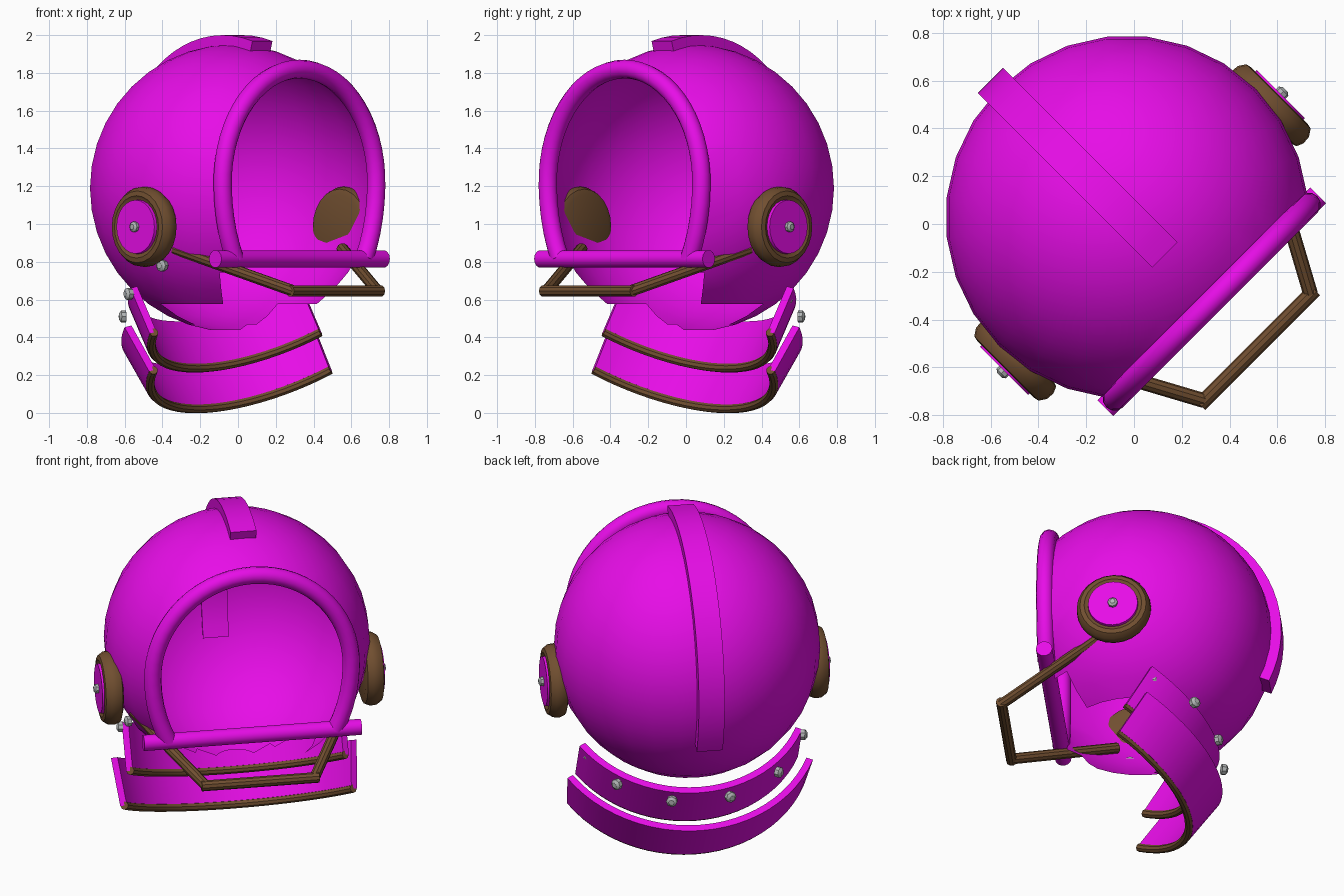
import bpy, bmesh
from math import sin, cos, pi, radians, asin, sqrt
from mathutils import Vector, Matrix

cube = bpy.data.objects.get("Cube")
if cube:
    bpy.data.objects.remove(cube)

TURN = Matrix.Rotation(radians(45), 4, 'Z')   # the helmet looks diagonally
parts = []


def material(name, rgb, rough=0.6):
    m = bpy.data.materials.new(name)
    m.use_nodes = True
    m.diffuse_color = (*rgb, 1)
    node = m.node_tree.nodes["Principled BSDF"]
    node.inputs["Base Color"].default_value = (*rgb, 1)
    node.inputs["Roughness"].default_value = rough
    return m


SHELL = material("magenta shell", (0.80, 0.004, 0.80))
BROWN = material("brown leather", (0.165, 0.078, 0.03))
STEEL = material("grey steel", (0.45, 0.47, 0.47))


def finish(bm, name, mat):
    mesh = bpy.data.meshes.new(name)
    bm.to_mesh(mesh)
    bm.free()
    mesh.materials.append(mat)
    ob = bpy.data.objects.new(name, mesh)
    bpy.context.collection.objects.link(ob)
    ob.matrix_world = TURN
    parts.append(ob)
    return ob


def loft(rings, name, mat):
    """Skin a list of closed rings and cap both ends."""
    bm = bmesh.new()
    vr = [[bm.verts.new(p) for p in ring] for ring in rings]
    n = len(vr[0])
    for a, b in zip(vr, vr[1:]):
        for i in range(n):
            j = (i + 1) % n
            bm.faces.new((a[i], a[j], b[j], b[i]))
    bm.faces.new(vr[0])
    bm.faces.new(vr[-1])
    bmesh.ops.recalc_face_normals(bm, faces=bm.faces)
    return finish(bm, name, mat)


def tube(path, normal, r, name, mat, sides=10):
    """Round tube along a path lying in the plane with this normal."""
    path, n, rings = [Vector(p) for p in path], Vector(normal).normalized(), []
    for i, p in enumerate(path):
        t = (path[min(i + 1, len(path) - 1)] - path[max(i - 1, 0)]).normalized()
        s = t.cross(n).normalized()
        m = s.cross(t)
        rings.append([p + r * (cos(a) * s + sin(a) * m)
                      for a in (2 * pi * k / sides for k in range(sides))])
    return loft(rings, name, mat)


def lathe(profile, origin, axis, name, mat, sides=24):
    """Turn (radius, distance) pairs around an axis."""
    o, q = Vector(origin), Vector(axis).to_track_quat('Z', 'Y')
    rings = [[o + q @ Vector((r * cos(a), r * sin(a), d))
              for a in (2 * pi * k / sides for k in range(sides))]
             for r, d in profile]
    return loft(rings, name, mat)


# Globe shell with face opening and ragged neck opening
C, R = Vector((0, 0.04, 1.19)), 0.76
bm = bmesh.new()
bmesh.ops.create_uvsphere(bm, u_segments=28, v_segments=20, radius=R,
                          matrix=Matrix.Translation(C))
bmesh.ops.bisect_plane(bm, geom=bm.verts[:] + bm.edges[:] + bm.faces[:],
                       plane_co=(0, -0.42, 0), plane_no=(0, -1, 0),
                       clear_outer=True)


def in_neck(p):
    chin = p.z < 0.82 and p.y < -0.42 + (0.82 - p.z) * 0.75
    throat = p.z < 0.60 and p.y < 0.12 and abs(p.x) < 0.45
    return chin or throat


doomed = [f for f in bm.faces if in_neck(f.calc_center_median())]
bmesh.ops.delete(bm, geom=doomed, context='FACES')
finish(bm, "helmet_shell", SHELL)

# Face rim: rounded arch, longer below its widest point
RIM_Y, RIM_Z, BAR_Z = -0.46, 1.22, 0.815
arch, steps = [], 40
low = asin((BAR_Z - RIM_Z) / 0.75)
for i in range(steps + 1):
    a = low + (pi - 2 * low) * i / steps
    arch.append((0.575 * cos(a), RIM_Y,
                 RIM_Z + sin(a) * (0.6 if sin(a) > 0 else 0.75)))
tube(arch, (0, 1, 0), 0.05, "face_rim", SHELL, 12)
tube([(-0.63, RIM_Y, BAR_Z), (0.63, RIM_Y, BAR_Z)], (0, 0, 1), 0.047,
     "chin_bar", SHELL, 14)

# Crest strip over the crown and down the back
rings = []
for i in range(25):
    a = radians(-16 + 130 * i / 24)
    d = Vector((0, sin(a), cos(a)))
    rings.append([C + d * r + Vector((x, 0, 0))
                  for r, x in ((0.74, -0.075), (0.81, -0.075),
                               (0.81, 0.075), (0.74, 0.075))])
loft(rings, "crest_strip", SHELL)

# Ear pads
for side, label in ((1, "left"), (-1, "right")):
    o, ax = (0, -0.05, 0.985), (side, 0, 0)
    lathe([(0.17, 0.70), (0.20, 0.71), (0.213, 0.74), (0.21, 0.775),
           (0.19, 0.805), (0.165, 0.81), (0.15, 0.80)], o, ax,
          label + "_ear_pad", BROWN)
    lathe([(0.145, 0.79), (0.142, 0.818)], o, ax, label + "_ear_disc", SHELL)
    lathe([(0.028, 0.81), (0.028, 0.835), (0.015, 0.845)], o, ax,
          label + "_ear_bolt", STEEL, 8)

# Brown guard frame below the face
L, M = Vector((-0.315, -0.73, 0.645)), Vector((0.315, -0.73, 0.645))
tube([L - Vector((0.025, 0, 0)), M + Vector((0.025, 0, 0))], (0, 0, 1), 0.031,
     "guard_front", BROWN)
for corner, label in ((M, "left"), (L, "right")):
    s = 1 if corner.x > 0 else -1
    tube([corner, (s * 0.63, -0.15, 0.87)], (0, 0, 1), 0.031,
         label + "_guard_arm", BROWN)

# Tilted collar: two curved bands with brown piping, open at the front
TILT = radians(31)
V, W = Vector((0, cos(TILT), -sin(TILT))), Vector((0, sin(TILT), cos(TILT)))


def collar_band(name, origin, half, depth, height, flare):
    o = Vector(origin)
    rad = (half ** 2 + depth ** 2) / (2 * depth)
    end = asin(half / rad)
    hub = o + V * (depth - rad)
    rings, edge = [], []
    for i in range(25):
        a = end * (i / 12 - 1)
        d = Vector((sin(a), 0, 0)) + V * cos(a)
        rings.append([hub + d * (rad + out) + W * h for out, h in
                      ((0, 0), (0.04, 0), (0.04 + flare, height),
                       (flare, height))])
        edge.append(hub + d * (rad + 0.015))
    loft(rings, name, SHELL)
    tube(edge, W, 0.024, name + "_piping", BROWN, 8)


collar_band("upper_collar", (0, 0, 0.43), 0.61, 0.36, 0.28, 0.0)
collar_band("lower_collar", (0, -0.035, 0.23), 0.65, 0.39, 0.28, 0.03)

# Collar bolts
bolts = [(0.17, 0.50, 0.43), (-0.17, 0.50, 0.43), (0.47, 0.39, 0.51),
         (-0.47, 0.39, 0.51), (0.60, 0.16, 0.60), (-0.65, 0.17, 0.63),
         (-0.65, -0.08, 0.78)]
for i, p in enumerate(bolts):
    lathe([(0.032, -0.015), (0.032, 0.01), (0.016, 0.022)], p,
          (p[0], p[1], 0), "collar_bolt_%d" % (i + 1), STEEL, 8)

# Smooth shading with crisp edges
bpy.ops.object.select_all(action='DESELECT')
for ob in parts:
    ob.select_set(True)
bpy.context.view_layer.objects.active = parts[0]
bpy.ops.object.shade_smooth_by_angle(angle=radians(35))
